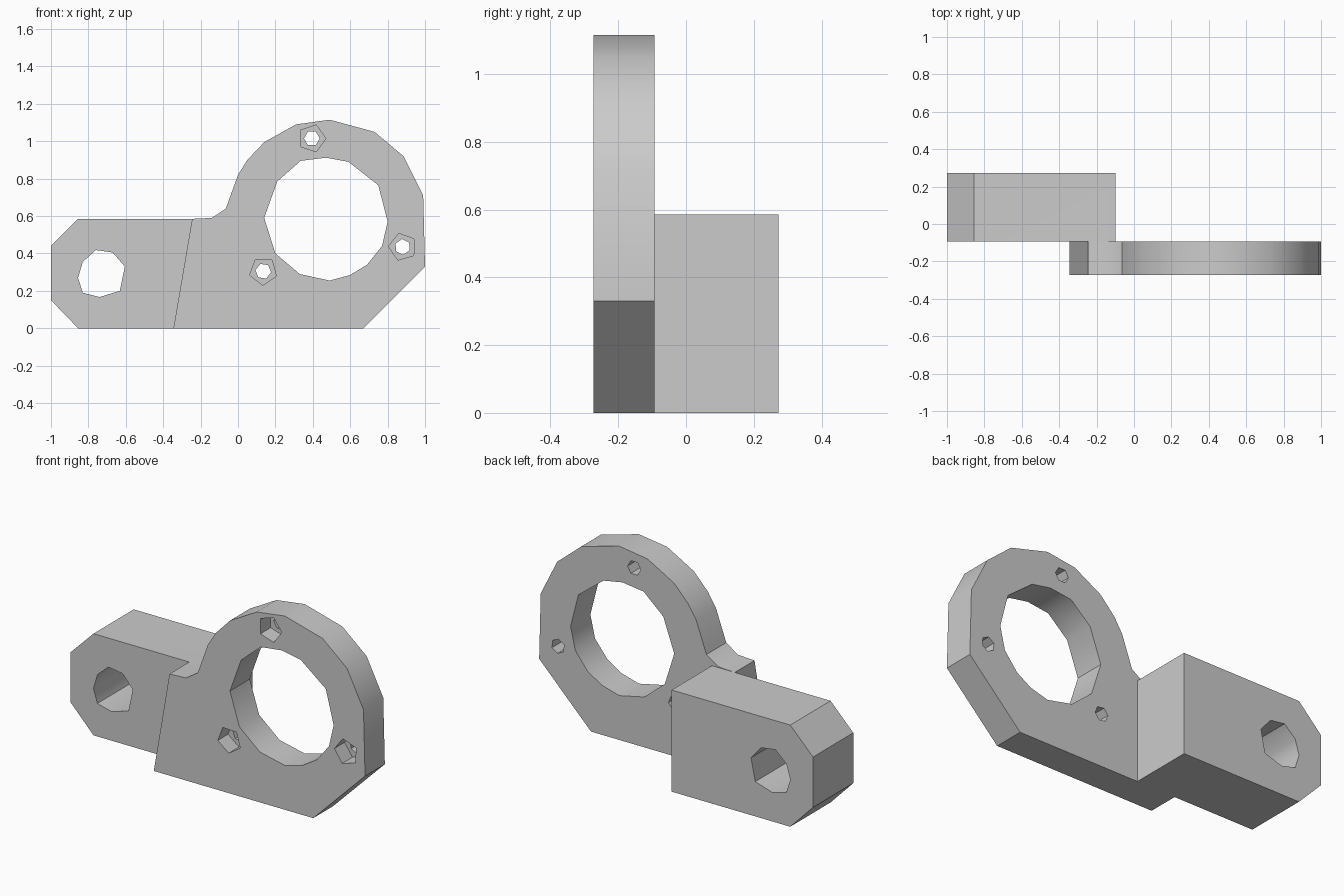
import bpy
import bmesh
import math

cube = bpy.data.objects.get("Cube")
if cube:
    bpy.data.objects.remove(cube, do_unlink=True)

GREY = (0.6, 0.6, 0.6, 1)
grey = bpy.data.materials.new("light grey")
grey.use_nodes = True
grey.diffuse_color = GREY
grey.node_tree.nodes["Principled BSDF"].inputs["Base Color"].default_value = GREY

FRONT, STEP, BACK = -0.273, -0.093, 0.273


def prism(name, profile, y0, y1):
    """Extrude an x-z outline from y0 to y1."""
    bm = bmesh.new()
    face = bm.faces.new([bm.verts.new((x, y0, z)) for x, z in profile])
    out = bmesh.ops.extrude_face_region(bm, geom=[face])
    moved = [v for v in out["geom"] if isinstance(v, bmesh.types.BMVert)]
    bmesh.ops.translate(bm, verts=moved, vec=(0, y1 - y0, 0))
    bmesh.ops.recalc_face_normals(bm, faces=bm.faces)
    mesh = bpy.data.meshes.new(name)
    bm.to_mesh(mesh)
    bm.free()
    mesh.materials.append(grey)
    obj = bpy.data.objects.new(name, mesh)
    bpy.context.collection.objects.link(obj)
    return obj


def ngon(cx, cz, r, n, start):
    return [(cx + r * math.cos(start + math.tau * i / n),
             cz + r * math.sin(start + math.tau * i / n)) for i in range(n)]


def combine(target, tool, operation):
    mod = target.modifiers.new(tool.name, 'BOOLEAN')
    mod.operation, mod.solver, mod.object = operation, 'EXACT', tool
    bpy.context.view_layer.objects.active = target
    bpy.ops.object.modifier_apply(modifier=mod.name)
    bpy.data.objects.remove(tool, do_unlink=True)


# Front plate with the ring outline
bracket = prism("bracket", [
    (-0.345, 0), (0.67, 0), (1, 0.33), (0.99, 0.71), (0.885, 0.92),
    (0.73, 1.05), (0.49, 1.115), (0.31, 1.09), (0.14, 0.995), (0.05, 0.9),
    (0, 0.82), (-0.065, 0.64), (-0.14, 0.59), (-0.245, 0.585)], FRONT, STEP)

# Offset mounting block behind it
block = prism("mounting_block", [
    (-1, 0.15), (-0.855, 0), (-0.1, 0), (-0.1, 0.585), (-0.855, 0.585),
    (-1, 0.44)], STEP, BACK)
combine(bracket, block, 'UNION')

# Large bore
bore = prism("bore_cutter", [
    (0.14, 0.59), (0.21, 0.785), (0.335, 0.895), (0.47, 0.912), (0.59, 0.89),
    (0.75, 0.765), (0.8, 0.57), (0.77, 0.44), (0.69, 0.34), (0.6, 0.285),
    (0.49, 0.255), (0.33, 0.29), (0.2, 0.4)], -0.4, 0)
combine(bracket, bore, 'DIFFERENCE')

# Hole through the block
hole = prism("block_hole_cutter", [
    (-0.76, 0.418), (-0.67, 0.405), (-0.605, 0.33), (-0.632, 0.2),
    (-0.74, 0.167), (-0.83, 0.19), (-0.855, 0.27), (-0.83, 0.355)], -0.2, 0.4)
combine(bracket, hole, 'DIFFERENCE')

# Three counterbored screw holes
for x, z, start in ((0.395, 1.015, 0.0), (0.88, 0.435, 0.6), (0.135, 0.305, 0.9)):
    combine(bracket, prism("counterbore_cutter", ngon(x, z, 0.075, 5, start),
                           -0.4, -0.18), 'DIFFERENCE')
    combine(bracket, prism("screw_hole_cutter", ngon(x, z, 0.042, 6, start),
                           -0.4, 0), 'DIFFERENCE')

# Soft shading on the curved walls only
bpy.ops.object.select_all(action='DESELECT')
bracket.select_set(True)
bpy.context.view_layer.objects.active = bracket
bpy.ops.object.shade_smooth_by_angle(angle=math.radians(35))
